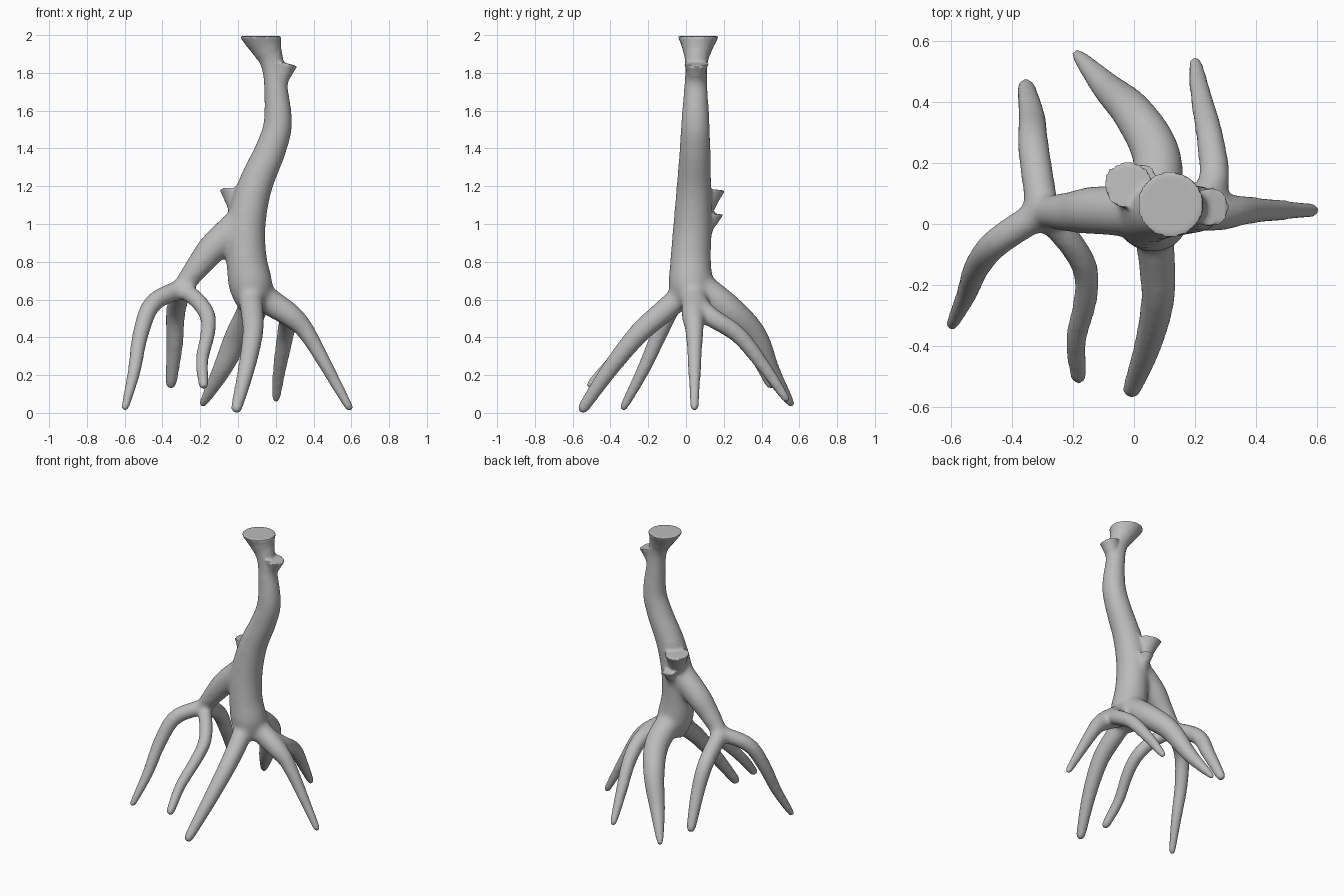
import bpy, bmesh, math
from mathutils import Vector

cube = bpy.data.objects.get("Cube")
if cube:
    bpy.data.objects.remove(cube, do_unlink=True)

bark = bpy.data.materials.new("grey_bark")
bark.use_nodes = True
grey = (0.5, 0.5, 0.5, 1)
bark.diffuse_color = grey
bark.node_tree.nodes["Principled BSDF"].inputs["Base Color"].default_value = grey

SIDES, STEPS = 20, 8
bm = bmesh.new()
rims = []


def spline(points):
    """Catmull-Rom samples through the points."""
    p = [Vector(q) for q in points]
    p = [2 * p[0] - p[1]] + p + [2 * p[-1] - p[-2]]
    samples = []
    for a, b, c, d in zip(p, p[1:], p[2:], p[3:]):
        for i in range(STEPS):
            t = i / STEPS
            samples.append(b + ((c - a) * t + (2 * a - 5 * b + 4 * c - d) * t ** 2
                                + (3 * b - a - 3 * c + d) * t ** 3) / 2)
    return samples + [p[-2]]


def tube(path, radii, cut=None):
    """Skin a path with rings; the final rings turn towards cut if one is given."""
    rings, side = [], Vector((1, 0.2, 0.1))
    last = len(path) - 1
    for i, (centre, radius) in enumerate(zip(path, radii)):
        normal = (path[min(i + 1, last)] - path[max(i - 1, 0)]).normalized()
        if cut:
            turn = max(0, 1 - (last - i) / STEPS)
            normal = normal.lerp(Vector(cut).normalized(), turn).normalized()
        side = (side - normal * side.dot(normal)).normalized()
        other = normal.cross(side)
        ring = []
        for k in range(SIDES):
            angle = math.tau * k / SIDES
            offset = side * math.cos(angle) + other * math.sin(angle)
            ring.append(bm.verts.new(centre + offset * radius))
        rings.append(ring)
    for low, high in zip(rings, rings[1:]):
        for k in range(SIDES):
            bm.faces.new((low[k - 1], low[k], high[k], high[k - 1]))
    bm.faces.new(rings[0][::-1])
    bm.faces.new(rings[-1])
    if cut:
        rims.append((path[-1], radii[-1] + 0.012))


def root(start, end, *points):
    """Limb tapering from the start to the end radius, with a rounded tip."""
    path = spline(points)
    last = len(path) - 1
    radii = [start + (end - start) * (i / last) ** 2 for i in range(last + 1)]
    tip, ahead = path[-1], (path[-1] - path[-2]).normalized()
    for degrees in (30, 60, 80):
        angle = math.radians(degrees)
        path.append(tip + ahead * end * math.sin(angle))
        radii.append(end * math.cos(angle))
    tube(path, radii)


def stub(base, tip, radius, cut):
    """Short sawn branch flaring towards its cut face."""
    path = [Vector(base).lerp(Vector(tip), i / STEPS) for i in range(STEPS + 1)]
    tube(path, [radius * (0.65 + 0.35 * (i / STEPS) ** 3) for i in range(STEPS + 1)], cut)


# Trunk with a flared, level top
trunk = spline([(.085, .03, .55, .08), (.068, .025, .67, .116), (.045, .025, .82, .108),
                (.045, .035, 1, .103), (.09, .042, 1.2, .093), (.175, .048, 1.4, .083),
                (.212, .05, 1.55, .076), (.19, .053, 1.8, .06), (.16, .058, 1.91, .074),
                (.118, .065, 1.995, .11)])
tube([p.xyz for p in trunk], [p.w for p in trunk], (0, 0, 1))

# Upper stub, then the two stubs on the back
stub((.2, .05, 1.68), (.252, .055, 1.852), .066, (.25, 0, 1))
stub((.02, .06, .98), (-.02, .13, 1.185), .08, (0, .1, 1))
stub((.02, .09, .92), (.025, .15, 1.055), .05, (0, .1, 1))

# Side branch and the three roots hanging from it
fork = (-.3, .04, .66)
root(.085, .05, (.05, .04, 1.04), (-.12, .045, .885), (-.2, .04, .79), fork)
root(.052, .026, fork, (-.45, -.06, .58), (-.515, -.14, .42), (-.55, -.23, .22), (-.597, -.33, .03))
root(.047, .032, fork, (-.21, -.06, .59), (-.16, -.15, .51), (-.16, -.25, .42),
     (-.19, -.38, .28), (-.182, -.5, .15))
root(.056, .034, fork, (-.33, .25, .53), (-.335, .35, .36), (-.355, .45, .155))

# Roots around the trunk foot: front, left, back left and back
root(.065, .034, (.06, 0, .64), (.075, -.12, .535), (.078, -.25, .42), (.045, -.4, .235), (-.008, -.545, .025))
root(.075, .026, (.08, .04, .65), (.18, .045, .58), (.29, .04, .505), (.38, .045, .4), (.59, .045, .027))
root(.055, .026, (.18, .06, .58), (.26, .13, .51), (.25, .28, .41), (.22, .42, .235), (.202, .53, .075))
root(.085, .026, (.07, .05, .68), (.075, .22, .55), (0, .36, .41), (-.09, .45, .22), (-.185, .555, .05))

mesh = bpy.data.meshes.new("tree_with_prop_roots")
bm.to_mesh(mesh)
bm.free()
tree = bpy.data.objects.new("tree_with_prop_roots", mesh)
bpy.context.collection.objects.link(tree)

# Fuse the limbs into one skin
fuse = tree.modifiers.new("fuse", 'REMESH')
fuse.mode = 'VOXEL'
fuse.voxel_size = 0.01
bpy.context.view_layer.objects.active = tree
tree.select_set(True)
bpy.ops.object.modifier_apply(modifier=fuse.name)

# Blend the joints but keep the sawn rims crisp
skin = bmesh.new()
skin.from_mesh(tree.data)
soft = [v for v in skin.verts if all((v.co - centre).length > reach for centre, reach in rims)]
for _ in range(20):
    bmesh.ops.smooth_vert(skin, verts=soft, factor=0.5, use_axis_x=True, use_axis_y=True, use_axis_z=True)
skin.to_mesh(tree.data)
skin.free()

tree.data.materials.clear()
tree.data.materials.append(bark)
bpy.ops.object.shade_smooth_by_angle(angle=math.radians(40))
